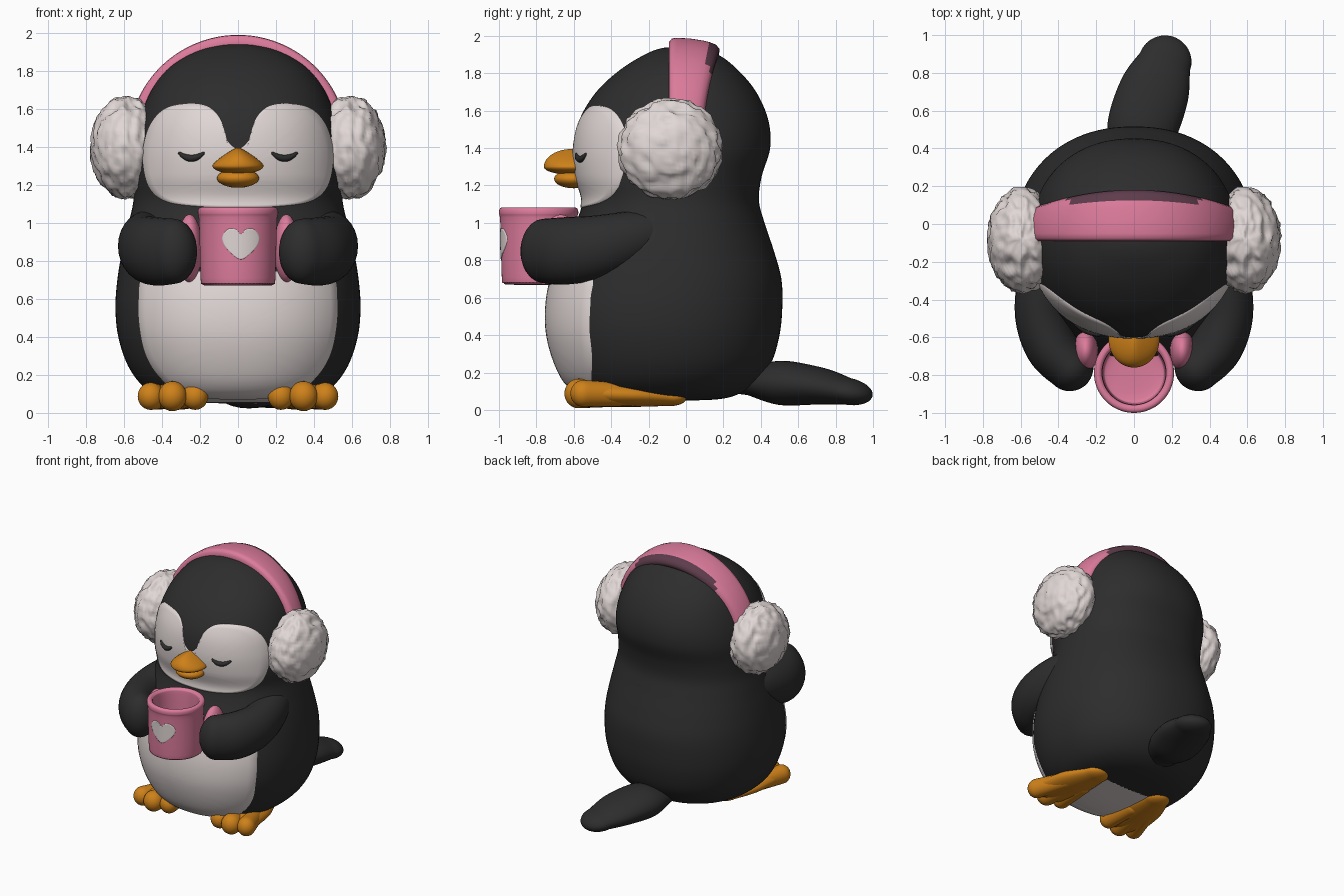
import bpy, bmesh, math
from mathutils import Vector, noise
from mathutils.bvhtree import BVHTree

old = bpy.data.objects.get("Cube")
if old:
    bpy.data.objects.remove(old, do_unlink=True)


def material(name, r, g, b):
    m = bpy.data.materials.new(name)
    m.use_nodes = True
    m.diffuse_color = (r, g, b, 1)
    bsdf = m.node_tree.nodes["Principled BSDF"]
    bsdf.inputs["Base Color"].default_value = (r, g, b, 1)
    bsdf.inputs["Roughness"].default_value = 0.7
    return m


BLACK = material("charcoal", 0.026, 0.026, 0.026)
WHITE = material("warm_white", 0.75, 0.68, 0.67)
PINK = material("pink", 0.72, 0.2, 0.33)
PLUM = material("dark_plum", 0.11, 0.045, 0.07)
ORANGE = material("orange", 0.62, 0.22, 0.01)


def finish(name, bm, mats, rule=None):
    """Turn a bmesh into a smooth object; rule(face) picks the material."""
    bmesh.ops.recalc_face_normals(bm, faces=bm.faces)
    for f in bm.faces:
        f.smooth = True
        if rule:
            f.material_index = rule(f)
    me = bpy.data.meshes.new(name)
    bm.to_mesh(me)
    bm.free()
    for m in mats:
        me.materials.append(m)
    ob = bpy.data.objects.new(name, me)
    bpy.context.collection.objects.link(ob)
    return ob


def spline(pts, steps, closed=False):
    """Catmull-Rom interpolation of tuples of any length."""
    n = len(pts)
    P = [Vector(p) for p in pts]
    at = (lambda i: P[i % n]) if closed else (lambda i: P[max(0, min(n - 1, i))])
    out = []
    for i in range(n if closed else n - 1):
        a, b, c, d = at(i - 1), at(i), at(i + 1), at(i + 2)
        for k in range(steps):
            t = k / steps
            out.append(b + (c - a) * (t / 2) + (a * 2 - b * 5 + c * 4 - d) * (t * t / 2)
                       + (b * 3 - a - c * 3 + d) * (t ** 3 / 2))
    return out if closed else out + [P[-1]]


def loft(rings, caps=True):
    """Skin closed rings of equal size."""
    bm = bmesh.new()
    rows = [[bm.verts.new(p) for p in r] for r in rings]
    n = len(rows[0])
    for a, b in zip(rows, rows[1:]):
        for i in range(n):
            j = (i + 1) % n
            bm.faces.new((a[i], a[j], b[j], b[i]))
    if caps:
        bm.faces.new(rows[0])
        bm.faces.new(rows[-1])
    return bm


def tube(name, pts, mat, steps=8, sides=28):
    """Round-ended limb; points are x, y, z, side radius, upright radius."""
    rows = spline(pts, steps)
    centres = [Vector(r[:3]) for r in rows]
    data = []
    for i, r in enumerate(rows):
        t = (centres[min(i + 1, len(rows) - 1)] - centres[max(i - 1, 0)]).normalized()
        data.append((centres[i], t, r[3], r[4], 1))
    angles = [math.radians(a) for a in range(12, 88, 12)]

    def cap(d, sign):
        return [(d[0] + d[1] * (sign * d[2] * math.sin(a)), d[1], d[2], d[3], math.cos(a))
                for a in angles]
    data = cap(data[0], -1)[::-1] + data + cap(data[-1], 1)
    rings = []
    for c, t, rh, rv, k in data:
        side = t.cross(Vector((0, 0, 1))).normalized()
        up = side.cross(t)
        rings.append([c + side * (rh * k * math.cos(a)) + up * (rv * k * math.sin(a))
                      for a in (math.tau * i / sides for i in range(sides))])
    return finish(name, loft(rings), [mat])


def blob(name, centre, size, mat, shape=None, seg=48):
    """Ellipsoid whose unit vectors may be reshaped first."""
    bm = bmesh.new()
    bmesh.ops.create_uvsphere(bm, u_segments=seg, v_segments=seg // 2, radius=1)
    for v in bm.verts:
        p = shape(v.co.copy()) if shape else v.co
        v.co = Vector(centre) + Vector((p.x * size[0], p.y * size[1], p.z * size[2]))
    return finish(name, bm, [mat])


def plate(name, half, middle, target, mat, shift=0, lift=0.006):
    """Thin skin laid on the front of a surface, outline mirrored in x."""
    outline = half + [(-x, z) for x, z in half[-2:0:-1]]
    edge = spline(outline, 7, closed=True)
    c = Vector((0, middle))
    rings = []
    for k in [0.01] + [i / 14 for i in range(1, 15)]:
        ring = []
        for e in edge:
            q = c + (e - c) * k
            hit, nor, _, _ = target.ray_cast(Vector((q.x + shift, -3, q.y)), Vector((0, 1, 0)))
            ring.append(hit + nor * lift)
        rings.append(ring)
    rings.append([p + Vector((0, 0.012, 0)) for p in rings[-1]])
    bm = loft(rings, caps=False)
    bm.faces.new(bm.verts[:len(edge)])
    return finish(name, bm, [mat])


# Body and head: height, half width, front y, back y
levels = [(0.05, 0.02, -0.12, -0.08), (0.055, 0.25, -0.37, 0.15), (0.08, 0.4, -0.55, 0.27),
          (0.14, 0.5, -0.64, 0.37), (0.25, 0.58, -0.7, 0.455), (0.4, 0.63, -0.742, 0.5),
          (0.55, 0.645, -0.747, 0.515), (0.7, 0.635, -0.722, 0.51), (0.85, 0.61, -0.67, 0.47),
          (1.0, 0.575, -0.59, 0.42), (1.12, 0.55, -0.555, 0.39), (1.25, 0.55, -0.59, 0.405),
          (1.4, 0.545, -0.6, 0.45), (1.55, 0.515, -0.57, 0.44), (1.7, 0.455, -0.48, 0.375),
          (1.82, 0.36, -0.35, 0.275), (1.9, 0.23, -0.22, 0.17), (1.934, 0.1, -0.13, 0.05),
          (1.94, 0.01, -0.05, -0.03)]


def power(v, e=2 / 2.2):
    return math.copysign(abs(v) ** e, v)


rings = []
for z, a, f, b in spline(levels, 6):
    rings.append([Vector((a * power(math.cos(t)), (f + b) / 2 + (b - f) / 2 * power(math.sin(t)), z))
                  for t in (math.tau * i / 96 for i in range(96))])
bm = loft(rings)
bmesh.ops.recalc_face_normals(bm, faces=bm.faces)
body = BVHTree.FromBMesh(bm)


def underside(f):
    c = f.calc_center_median()
    return int(c.z < 0.09 and c.y < -0.08 and abs(c.x) < 0.32)


finish("body", bm, [BLACK, WHITE], underside)

# White belly and two-lobed face
plate("belly", [(0, 0.74), (0.3, 0.74), (0.49, 0.72), (0.52, 0.6), (0.515, 0.45), (0.48, 0.3),
                (0.4, 0.18), (0.28, 0.1), (0, 0.075)], 0.42, body, WHITE)
plate("face", [(0, 1.39), (0.06, 1.44), (0.09, 1.54), (0.15, 1.605), (0.25, 1.625), (0.37, 1.605),
               (0.45, 1.53), (0.49, 1.42), (0.495, 1.3), (0.46, 1.18), (0.37, 1.11), (0.2, 1.085),
               (0, 1.08)], 1.25, body, WHITE)


# Beak, narrowing towards its ridge
def ridge(p):
    p.x *= 1 - 0.6 * max(0, p.z) ** 1.2
    p.z *= 1 if p.z > 0 else 0.45
    return p


blob("upper_beak", (0, -0.61, 1.3), (0.135, 0.15, 0.095), ORANGE, ridge)
blob("lower_beak", (0, -0.6, 1.235), (0.11, 0.105, 0.05), ORANGE)

# Mug with a hollow inside
MUG_Y = -0.788
profile = [(0.005, 0.67), (0.165, 0.67), (0.188, 0.682), (0.197, 0.71), (0.205, 1.0), (0.212, 1.05),
           (0.208, 1.075), (0.192, 1.083), (0.175, 1.075), (0.168, 1.04), (0.162, 0.8),
           (0.14, 0.755), (0.005, 0.75)]
bm = loft([[Vector((r * math.cos(t), MUG_Y + r * math.sin(t), z))
            for t in (math.tau * i / 64 for i in range(64))] for r, z in spline(profile, 4)])
bmesh.ops.recalc_face_normals(bm, faces=bm.faces)
mug = BVHTree.FromBMesh(bm)
finish("mug", bm, [PINK])
plate("mug_heart", [(0, 0.94), (0.025, 0.965), (0.065, 0.967), (0.095, 0.93), (0.088, 0.885),
                    (0.045, 0.835), (0, 0.808)], 0.885, mug, WHITE, shift=0.015, lift=0.004)

# Headband arch, with a dark strip along its rear edge
section = [(-0.09, -0.09), (-0.09, -0.02), (-0.075, -0.003), (-0.05, 0), (0.02, -0.003),
           (0.09, -0.014), (0.125, -0.022), (0.16, -0.036), (0.18, -0.06), (0.175, -0.1)]
rings = []
for i in range(65):
    t = math.radians(14 + 152 * i / 64)
    taper = 0.5 + 0.5 * math.sin(t) ** 2
    rings.append([Vector(((0.579 + r) * math.cos(t), y * taper if y > 0 else y,
                          1.41 + (0.579 + r) * math.sin(t))) for y, r in section])


def rear_strip(f):
    c = f.calc_center_median()
    return int(c.y > 0.115 and abs(c.x) < 0.36)


finish("headband", loft(rings), [PINK, PLUM], rear_strip)


# Fluffy surface of the ear muffs
def fluff(p):
    lump = 1 - abs(noise.noise(p * 3.2)) * 0.12 + noise.noise(p * 6.5) * 0.045
    q = p * (lump + 0.02)
    q.x += -0.12 * q.z * (1 if p.x > 0 else -1) * 0
    return q


# Paired parts
for s, side in ((1, "left"), (-1, "right")):
    muff = blob(side + "_ear_muff", (s * 0.59, -0.085, 1.395), (0.187, 0.278, 0.27), WHITE, fluff, 80)
    tube(side + "_arm", [(s * 0.43, -0.08, 0.98, 0.1, 0.1), (s * 0.48, -0.28, 0.92, 0.13, 0.145),
                         (s * 0.49, -0.48, 0.87, 0.14, 0.17), (s * 0.435, -0.65, 0.85, 0.14, 0.18),
                         (s * 0.34, -0.76, 0.85, 0.125, 0.172)], BLACK)
    blob(side + "_mug_grip", (s * 0.255, -0.67, 0.865), (0.065, 0.11, 0.18), PINK, seg=32)

    # Sleepy eye: a drooping arc that follows the face
    arc = []
    for i in range(9):
        u = i / 4 - 1
        x, z = s * (0.245 + 0.062 * u), 1.34 + 0.026 * u * u
        hit = body.ray_cast(Vector((x, -3, z)), Vector((0, 1, 0)))[0]
        r = 0.008 + 0.01 * (1 - u * u)
        arc.append((x, hit.y - 0.008, z, r, r))
    tube(side + "_eye", arc, BLACK, steps=3, sides=12)

    # Foot pad and three toes
    tube(side + "_foot", [(s * 0.29, -0.1, 0.066, 0.1, 0.045), (s * 0.32, -0.28, 0.078, 0.145, 0.062),
                          (s * 0.345, -0.46, 0.085, 0.15, 0.068)], ORANGE)
    for toe, x, y, r in (("inner", 0.225, -0.55, 0.068), ("middle", 0.345, -0.575, 0.075),
                         ("outer", 0.46, -0.55, 0.068)):
        tube(side + "_" + toe + "_toe", [(s * (0.31 + (x - 0.345) * 0.6), -0.3, 0.08, 0.06, 0.06),
                                         (s * x, y, 0.088, r, r + 0.004)], ORANGE)

# Paddle tail swept to one side
tube("tail", [(0.0, 0.33, 0.15, 0.13, 0.07), (0.04, 0.5, 0.145, 0.185, 0.118),
              (0.11, 0.71, 0.128, 0.185, 0.1), (0.165, 0.86, 0.1, 0.14, 0.072)], BLACK)
